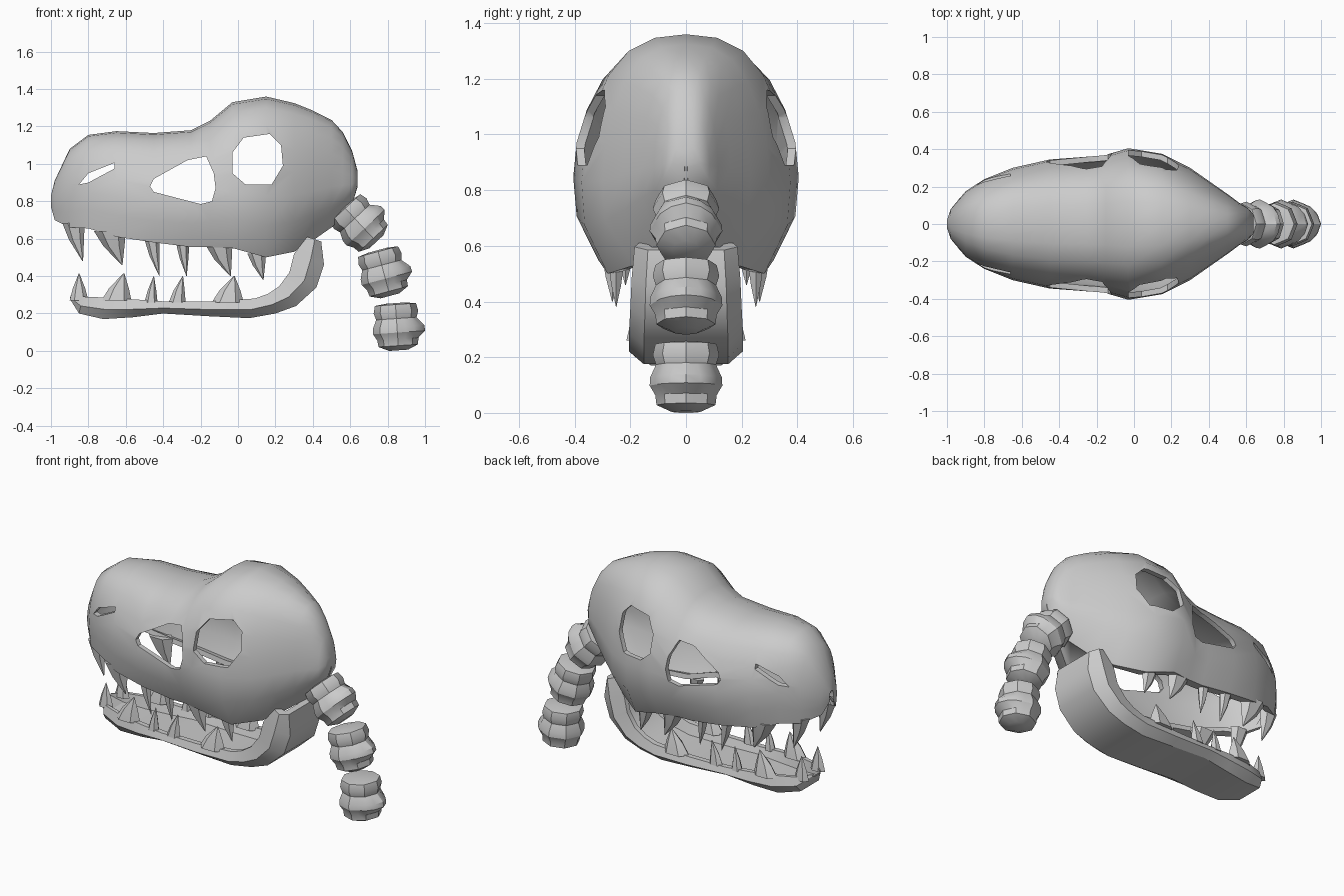
import bpy, bmesh, math
from mathutils import Vector

if "Cube" in bpy.data.objects:
    bpy.data.objects.remove(bpy.data.objects["Cube"])


def finish(name, bm, angle=40, normals=True):
    if normals:
        bmesh.ops.recalc_face_normals(bm, faces=bm.faces)
    me = bpy.data.meshes.new(name)
    bm.to_mesh(me)
    bm.free()
    ob = bpy.data.objects.new(name, me)
    bpy.context.collection.objects.link(ob)
    smooth(ob, angle)
    return ob


def smooth(ob, angle):
    bpy.ops.object.select_all(action='DESELECT')
    ob.select_set(True)
    bpy.context.view_layer.objects.active = ob
    bpy.ops.object.shade_smooth_by_angle(angle=math.radians(angle))


def loft(bm, rings, closed=True, caps=True):
    vs = [[bm.verts.new(p) for p in r] for r in rings]
    n = len(rings[0])
    for a, b in zip(vs, vs[1:]):
        for i in range(n if closed else n - 1):
            j = (i + 1) % n
            bm.faces.new((a[i], a[j], b[j], b[i]))
    if caps:
        bm.faces.new(vs[0])
        bm.faces.new(vs[-1])


def lerp(table, x, k):
    for a, b in zip(table, table[1:]):
        if x <= b[0]:
            t = max(0, (x - a[0]) / (b[0] - a[0]))
            return a[k] + (b[k] - a[k]) * t
    return table[-1][k]


# Skull shell: stations of x, top, bottom, half width, rim width fraction
skull = [
    (-1.0, .83, .77, .02, .8), (-.98, .91, .70, .08, .85), (-.90, 1.08, .66, .175, .9),
    (-.80, 1.155, .655, .24, .9), (-.65, 1.175, .61, .30, .9), (-.45, 1.165, .58, .345, .85),
    (-.25, 1.18, .555, .36, .82), (-.15, 1.23, .555, .37, .8), (-.03, 1.33, .55, .405, .78),
    (.15, 1.36, .50, .375, .75), (.30, 1.325, .53, .30, .62), (.40, 1.285, .59, .23, .45),
    (.50, 1.235, .66, .16, .3), (.56, 1.17, .71, .115, .1), (.61, 1.07, .78, .085, .1),
    (.64, .96, .88, .05, .1)]
half = [(0, 1), (.3, .985), (.55, .93), (.74, .83), (.88, .69), (.97, .54), (1, .38), (.97, .2)]
bm = bmesh.new()
rings = []
for x, top, bot, w, rim in skull:
    h = [(y * w, bot + z * (top - bot)) for y, z in half]
    h += [(w * rim, bot), (w * rim * .78, bot + .01)]      # rim and inward gum lip
    rings.append([(x, -y, z) for y, z in reversed(h)] + [(x, y, z) for y, z in h[1:]])
loft(bm, rings, closed=False, caps=False)
bm.faces.new([v for v in list(bm.verts)[-len(rings[0]):]])
# close the narrow underside at the back of the skull
bm.verts.ensure_lookup_table()
n = len(rings[0])
for i in range(10, len(rings) - 1):
    a, b = i * n, (i + 1) * n
    bm.faces.new([bm.verts[k] for k in (a, b, b + n - 1, a + n - 1)])
bmesh.ops.recalc_face_normals(bm, faces=bm.faces)
bm.faces.ensure_lookup_table()
if max(bm.faces, key=lambda f: f.calc_center_median().z).normal.z < 0:
    bmesh.ops.reverse_faces(bm, faces=bm.faces)
head = finish("skull", bm, normals=False)
sol = head.modifiers.new("thickness", 'SOLIDIFY')
sol.thickness = .03
sol.offset = -1
bpy.ops.object.modifier_apply(modifier=sol.name)

# Openings: eye, cheek and nostril cut straight through
openings = {
    "eye_cutter": [(-.03, 1.06), (.03, 1.14), (.17, 1.16), (.23, 1.1), (.24, .99), (.18, .89), (.04, .89), (-.03, .95)],
    "cheek_cutter": [(-.47, .88), (-.45, .92), (-.27, 1.02), (-.17, 1.04), (-.13, .95), (-.12, .87), (-.14, .8), (-.2, .785), (-.45, .85)],
    "nostril_cutter": [(-.85, .89), (-.80, .95), (-.66, 1.005), (-.66, .975), (-.80, .9)]}
for name, pts in openings.items():
    bm = bmesh.new()
    loft(bm, [[(x, y, z) for x, z in pts] for y in (-.6, .6)])
    cut = finish(name, bm)
    cut.hide_render = True
    cut.hide_set(True)
    mod = head.modifiers.new(name, 'BOOLEAN')
    mod.operation = 'DIFFERENCE'
    mod.solver = 'EXACT'
    mod.object = cut
    bpy.context.view_layer.objects.active = head
    bpy.ops.object.modifier_apply(modifier=mod.name)
    bpy.data.objects.remove(cut)
smooth(head, 40)

# Lower jaw: a trough swept along outer and inner edge points, with half width
jaw = [
    ((-.90, .28), (-.895, .295), .04), ((-.85, .20), (-.83, .29), .12), ((-.72, .17), (-.70, .285), .17),
    ((-.56, .18), (-.55, .275), .19), ((-.40, .20), (-.40, .265), .20), ((-.15, .185), (-.15, .265), .205),
    ((.06, .175), (.09, .28), .205), ((.20, .20), (.16, .305), .205), ((.31, .24), (.22, .345), .205),
    ((.42, .34), (.275, .42), .20), ((.46, .46), (.30, .52), .195), ((.445, .585), (.37, .61), .185)]
bm = bmesh.new()
rings = []
for o, i, w in jaw:
    o, i = Vector(o), Vector(i)
    sec = [(.74 * w, 0), (w, .45), (w * .92, 1), (w * .76, 1), (w * .66, .4)]
    pts = [(y, o.lerp(i, t)) for y, t in sec]
    rings.append([(p.x, y, p.y) for y, p in pts] + [(p.x, -y, p.y) for y, p in reversed(pts)])
loft(bm, rings)
finish("lower_jaw", bm, 30)


# Teeth: curved six-sided cones on both sides
def teeth(name, rows, side_of):
    bm = bmesh.new()
    for xa, xb, zb, tx, tz in rows:
        c, r = (xa + xb) / 2, (xb - xa) / 2
        y0 = side_of(c)
        depth = max(.03, r * .6)
        for s in (-1, 1):
            rings = []
            for t, k in ((0, 1), (.45, .66), (1, .03)):
                x = c + (tx - c) * (t * .55 + .45 * t * t)
                z = zb + (tz - zb) * t
                rings.append([(x + r * k * math.cos(a * math.pi / 3),
                               s * y0 + depth * k * math.sin(a * math.pi / 3), z) for a in range(6)])
            loft(bm, rings)
    finish(name, bm, 25)


teeth("upper_teeth", [
    (-.94, -.82, .685, -.83, .48), (-.77, -.60, .64, -.62, .46), (-.50, -.42, .595, -.42, .40),
    (-.33, -.26, .57, -.275, .40), (-.17, -.03, .56, -.04, .40), (.05, .15, .52, .135, .38)],
    lambda x: lerp(skull, x, 3) * lerp(skull, x, 4) - .04)
jaw_w = [(i[0], w) for o, i, w in jaw]
teeth("lower_teeth", [
    (-.90, -.80, .27, -.85, .415), (-.73, -.57, .27, -.61, .415), (-.50, -.43, .26, -.45, .40),
    (-.37, -.28, .26, -.295, .40), (-.14, .03, .26, -.02, .40)],
    lambda x: lerp(jaw_w, x, 1) * .83)

# Neck bones: fluted barrels with flanged ends and a bulging waist
profile = [(-.128, .05), (-.12, .108), (-.08, .117), (-.045, .106), (0, .126), (.03, .128), (.065, .108), (.10, .104), (.125, .05)]
for k, (cx, cz, tilt) in enumerate([(.655, .675, 43), (.78, .415, 15), (.85, .128, 4)]):
    t = math.radians(tilt)
    axis = Vector((math.sin(t), 0, -math.cos(t)))
    out = Vector((math.cos(t), 0, math.sin(t)))
    bm = bmesh.new()
    rings = []
    for d, r in profile:
        ring = []
        for i in range(16):
            a = i * math.pi / 8
            rr = r * (1.02 if i % 2 == 0 else .95)
            if i in (15, 0, 1) and r > .12:
                rr += .018
            p = Vector((cx, 0, cz)) + axis * d + out * rr * math.cos(a) + Vector((0, rr * math.sin(a), 0))
            p.z = max(p.z, 0)
            ring.append(p)
        rings.append(ring)
    loft(bm, rings)
    finish("neck_bone_%d" % (k + 1), bm, 30)
